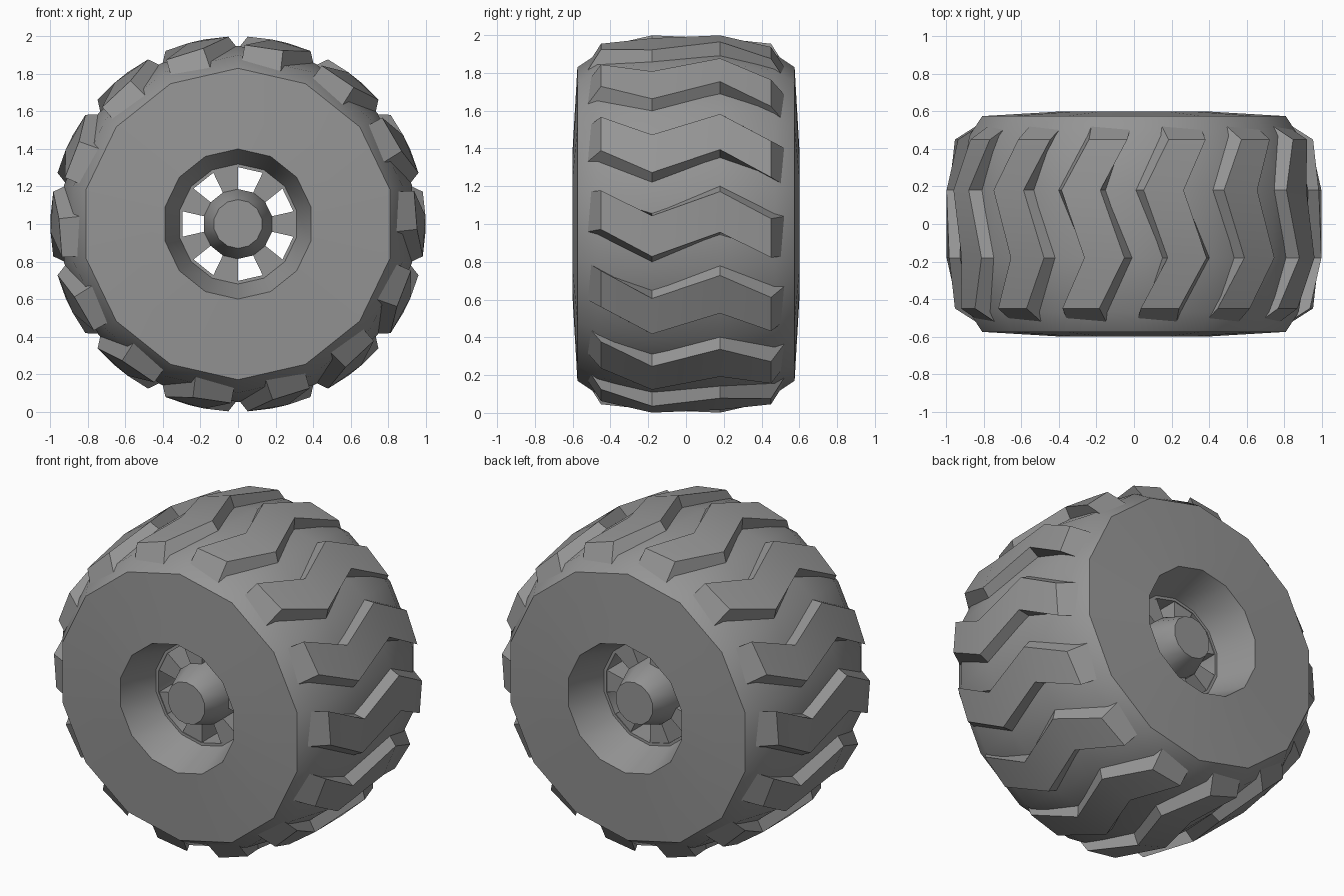
import bpy, bmesh
from math import sin, cos, radians, pi

SIDES = 14
STEP = 360 / SIDES

cube = bpy.data.objects.get("Cube")
if cube:
    bpy.data.objects.remove(cube)

grey = bpy.data.materials.new("grey_rubber")
grey.use_nodes = True
GREY = (0.3, 0.3, 0.3, 1)
grey.diffuse_color = GREY
grey.node_tree.nodes["Principled BSDF"].inputs["Base Color"].default_value = GREY


def polar(r, deg, y):
    """Point around the axle; the angle runs clockwise from the top, seen from the front."""
    a = radians(deg)
    return (r * sin(a), y, 1 + r * cos(a))


def finish(bm, name, angle):
    bmesh.ops.recalc_face_normals(bm, faces=bm.faces)
    mesh = bpy.data.meshes.new(name)
    bm.to_mesh(mesh)
    bm.free()
    mesh.materials.append(grey)
    ob = bpy.data.objects.new(name, mesh)
    bpy.context.collection.objects.link(ob)
    bpy.ops.object.select_all(action="DESELECT")
    ob.select_set(True)
    bpy.context.view_layer.objects.active = ob
    bpy.ops.object.shade_smooth_by_angle(angle=radians(angle))
    return ob


def lathe(name, half, closed):
    """Spin a front half profile of (radius, y), mirrored to the back."""
    profile = half + [(r, -y) for r, y in reversed(half)]
    bm = bmesh.new()
    rings = [[bm.verts.new(polar(r, i * STEP, y)) for i in range(SIDES)] for r, y in profile]
    pairs = list(zip(rings, rings[1:]))
    if closed:
        pairs.append((rings[-1], rings[0]))
    else:
        bm.faces.new(rings[0])
        bm.faces.new(rings[-1])
    for a, b in pairs:
        for i in range(SIDES):
            j = (i + 1) % SIDES
            bm.faces.new((a[i], a[j], b[j], b[i]))
    return finish(bm, name, 30)


# Tyre body with its dished rim, and the tapered hub
lathe("tyre_and_rim", [(0.303, -0.36), (0.32, -0.36), (0.40, -0.6), (0.83, -0.575),
                       (0.90, -0.47), (0.95, -0.18)], True)
lathe("hub", [(0.13, -0.51), (0.186, -0.36)], False)

# Seven wedge spokes, filling every other sector between hub and rim
bm = bmesh.new()
for k in range(1, SIDES, 2):
    ends = []
    for y in (-0.355, 0.355):
        ends.append([bm.verts.new(polar(r, a * STEP, y))
                     for r, a in ((0.18, k), (0.31, k), (0.31, k + 1), (0.18, k + 1))])
    bm.faces.new(ends[0])
    bm.faces.new(ends[1])
    for i in range(4):
        j = (i + 1) % 4
        bm.faces.new((ends[0][i], ends[0][j], ends[1][j], ends[1][i]))
finish(bm, "spokes", 20)

# Zigzag tread bars: y top, y base, top radius, base radius, angle shift,
# extra base flare on the left and right edges
STATIONS = [
    (-0.45, -0.53, 0.955, 0.83, -4.5, 0, 0),
    (-0.18, -0.18, 1.0, 0.91, 3.7, 0, 3),
    (0.18, 0.18, 1.0, 0.91, -3.7, 3, 0),
    (0.45, 0.53, 0.955, 0.83, 4.5, 0, 0),
]
HALF = 6.2
FLARE = 1.2
bm = bmesh.new()
for k in range(SIDES):
    mid = (k + 0.5) * STEP
    sections = []
    for yt, yb, rt, rb, shift, left, right in STATIONS:
        c = mid + shift
        sections.append([bm.verts.new(p) for p in (
            polar(rb, c - HALF - FLARE - left, yb), polar(rt, c - HALF, yt),
            polar(rt, c + HALF, yt), polar(rb, c + HALF + FLARE + right, yb))])
    bm.faces.new(sections[0])
    bm.faces.new(sections[-1])
    for a, b in zip(sections, sections[1:]):
        for i in range(4):
            j = (i + 1) % 4
            bm.faces.new((a[i], a[j], b[j], b[i]))
finish(bm, "tread_bars", 25)
